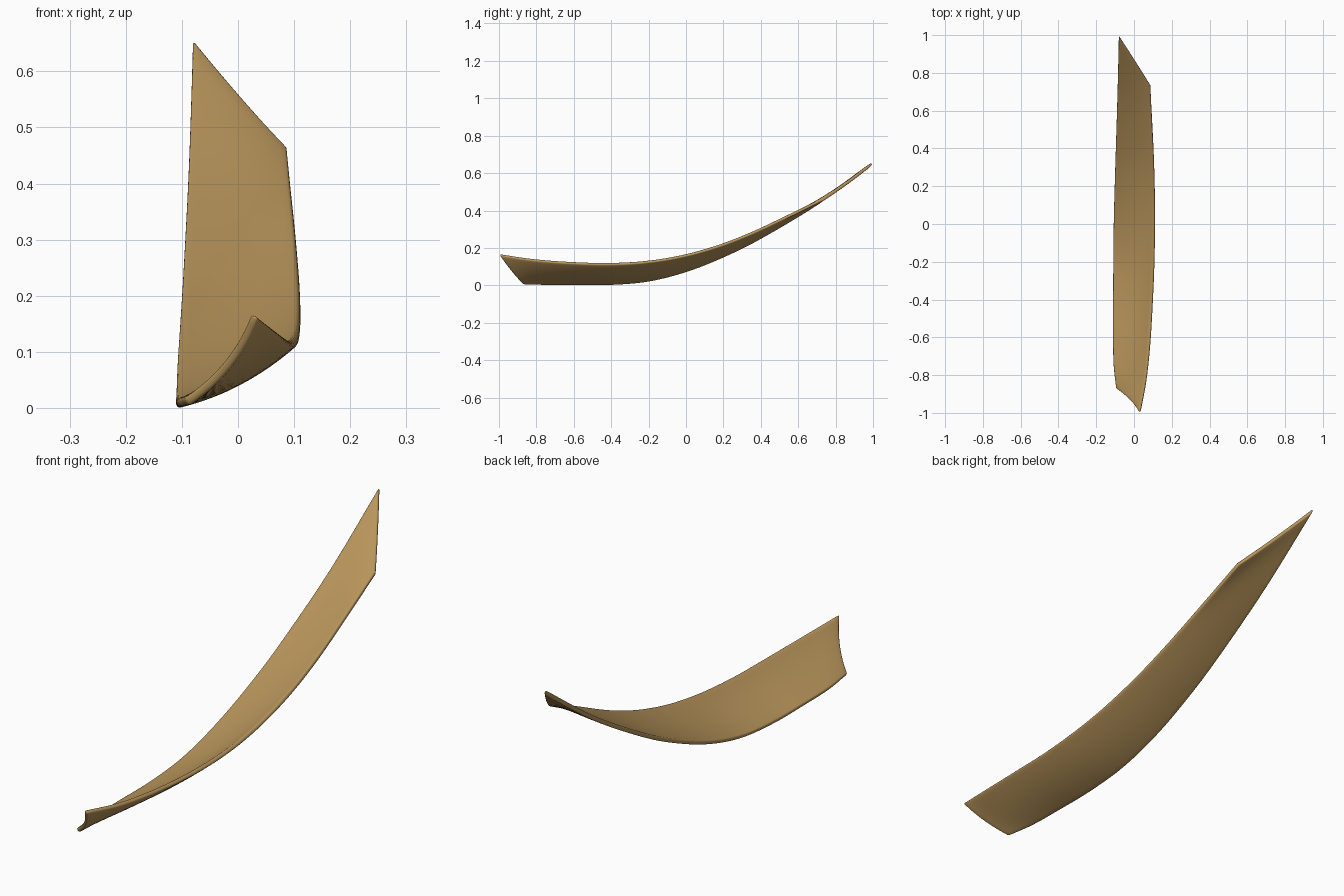
import bpy
from mathutils import Vector

if "Cube" in bpy.data.objects:
    bpy.data.objects.remove(bpy.data.objects["Cube"])

# Long edges of the twisted plank, back to front (x, y, z)
LEFT = [(-0.08, 0.995, 0.651), (-0.087, 0.70, 0.437), (-0.096, 0.40, 0.257), (-0.102, 0.20, 0.157),
        (-0.107, 0.0, 0.078), (-0.109, -0.20, 0.027), (-0.110, -0.40, 0.009), (-0.110, -0.58, 0.008),
        (-0.107, -0.74, 0.008), (-0.092, -0.87, 0.010)]
RIGHT = [(0.086, 0.735, 0.459), (0.097, 0.52, 0.357), (0.105, 0.33, 0.270), (0.109, 0.15, 0.203),
         (0.109, -0.04, 0.153), (0.105, -0.23, 0.125), (0.096, -0.43, 0.116), (0.083, -0.64, 0.123),
         (0.062, -0.83, 0.139), (0.030, -0.995, 0.164)]
STEPS, ACROSS = 6, 12


def smooth_path(points, steps):
    """Catmull-Rom curve through the points."""
    p = [Vector(q) for q in points]
    p = [2 * p[0] - p[1]] + p + [2 * p[-1] - p[-2]]
    out = []
    for i in range(1, len(p) - 2):
        a, b, c, d = p[i - 1:i + 3]
        for k in range(steps):
            t = k / steps
            out.append(0.5 * (2 * b + (c - a) * t + (2 * a - 5 * b + 4 * c - d) * t ** 2
                              + (3 * b - a - 3 * c + d) * t ** 3))
    return out + [p[-2]]


# Loft between the edges with a shallow hollow that deepens to the front
left, right = smooth_path(LEFT, STEPS), smooth_path(RIGHT, STEPS)
rows = len(left)
verts, faces = [], []
for i, (a, b) in enumerate(zip(left, right)):
    f = i / (rows - 1)
    sag = 0.004 + 0.012 * min(1.0, f * 1.6)
    along = left[min(i + 1, rows - 1)] - left[max(i - 1, 0)]
    down = along.cross(b - a).normalized()
    if down.z > 0:
        down = -down
    for j in range(ACROSS + 1):
        u = j / ACROSS
        verts.append(a.lerp(b, u) + down * sag * 4 * u * (1 - u))
n = ACROSS + 1
for i in range(rows - 1):
    for j in range(ACROSS):
        k = i * n + j
        faces.append((k, k + n, k + n + 1, k + 1))

mesh = bpy.data.meshes.new("curved_plank")
mesh.from_pydata(verts, [], faces)
mesh.polygons.foreach_set("use_smooth", [True] * len(mesh.polygons))
plank = bpy.data.objects.new("curved_plank", mesh)
bpy.context.collection.objects.link(plank)

# Thickness and rounded rim
solid = plank.modifiers.new("thickness", 'SOLIDIFY')
solid.thickness = 0.016
solid.offset = 0
bevel = plank.modifiers.new("rounded_rim", 'BEVEL')
bevel.width = 0.006
bevel.segments = 3
bevel.limit_method = 'ANGLE'
bevel.angle_limit = 0.7

wood = bpy.data.materials.new("tan wood")
wood.diffuse_color = (0.48, 0.30, 0.105, 1)
wood.use_nodes = True
wood.node_tree.nodes["Principled BSDF"].inputs["Base Color"].default_value = wood.diffuse_color
mesh.materials.append(wood)
